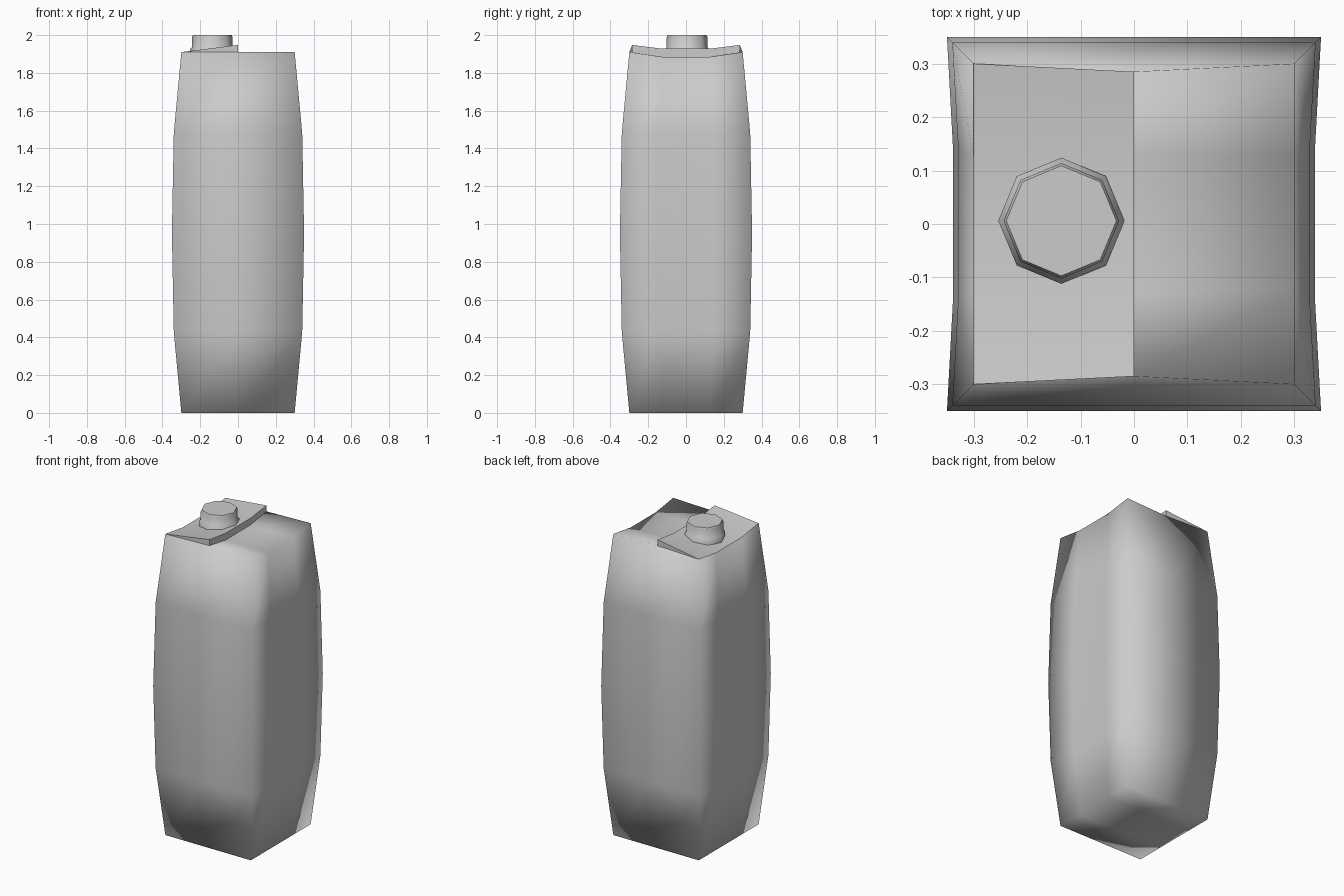
import bpy, bmesh, math

if "Cube" in bpy.data.objects:
    bpy.data.objects.remove(bpy.data.objects["Cube"])


def make_object(name, bm, angle=None):
    bmesh.ops.recalc_face_normals(bm, faces=bm.faces[:])
    mesh = bpy.data.meshes.new(name)
    bm.to_mesh(mesh)
    bm.free()
    ob = bpy.data.objects.new(name, mesh)
    bpy.context.collection.objects.link(ob)
    bpy.ops.object.select_all(action='DESELECT')
    ob.select_set(True)
    bpy.context.view_layer.objects.active = ob
    if angle is None:
        bpy.ops.object.shade_smooth()
    else:
        bpy.ops.object.shade_smooth_by_angle(angle=math.radians(angle))
    return ob


def bridge(bm, a, b):
    n = len(a)
    for i in range(n):
        j = (i + 1) % n
        bm.faces.new((a[i], a[j], b[j], b[i]))


# Carton body: stacked square rings, x sides pinched between y = +-0.38 of the half width
plan = [(-1, -1), (0, -1), (1, -1), (1, -.42), (1, .42),
        (1, 1), (0, 1), (-1, 1), (-1, .42), (-1, -.42)]
levels = [(0, .30), (.43, .34), (.95, .35), (1.48, .34), (1.91, .30)]
bm = bmesh.new()
rings = []
for z, half in levels:
    ring = []
    for px, py in plan:
        x, y, zz = px * half, py * half, z
        if abs(py) < 1 and .3 < half:
            x -= px * .011
        if z > 1.9:
            if abs(py) < 1:
                zz -= .025          # sagging top panel
            if px == 0:
                y *= .95            # top edge drawn in at the seam
        ring.append(bm.verts.new((x, y, zz)))
    rings.append(ring)
for a, b in zip(rings, rings[1:]):
    bridge(bm, a, b)
for ring, z in ((rings[0], 0), (rings[-1], 1.885)):
    half = .3
    m0 = bm.verts.new((0, -.42 * half, z))
    m1 = bm.verts.new((0, .42 * half, z))
    r = ring
    for face in ((r[0], r[1], m0, r[9]), (r[1], r[2], r[3], m0),
                 (r[9], m0, m1, r[8]), (m0, r[3], r[4], m1),
                 (r[8], m1, r[6], r[7]), (m1, r[4], r[5], r[6])):
        bm.faces.new(face)
make_object("carton_body", bm)

# Folded top flap: a wedge rising from the left edge to a step at the centre seam
bm = bmesh.new()
stations = [(-.30, -.285, 1.91, 1.948), (-.126, -.126, 1.885, 1.928),
            (.126, .126, 1.885, 1.928), (.30, .285, 1.91, 1.948)]
sections = []
for y_left, y_seam, base, high in stations:
    sections.append([bm.verts.new((-.30, y_left, base)),
                     bm.verts.new((0, y_seam, base)),
                     bm.verts.new((0, y_seam, high))])
for a, b in zip(sections, sections[1:]):
    bridge(bm, a, b)
bm.faces.new(sections[0])
bm.faces.new(sections[-1])
make_object("top_flap", bm, 40)

# Eight-sided screw cap with a wider foot
bm = bmesh.new()
loops = []
for r, z in ((.118, 1.885), (.118, 1.925), (.108, 1.935), (.108, 1.988), (.103, 2.0)):
    loops.append([bm.verts.new((-.136 + r * math.cos(i * math.pi / 4),
                                .006 + r * math.sin(i * math.pi / 4), z))
                  for i in range(8)])
for a, b in zip(loops, loops[1:]):
    bridge(bm, a, b)
bm.faces.new(loops[0])
bm.faces.new(loops[-1])
make_object("screw_cap", bm, 50)
